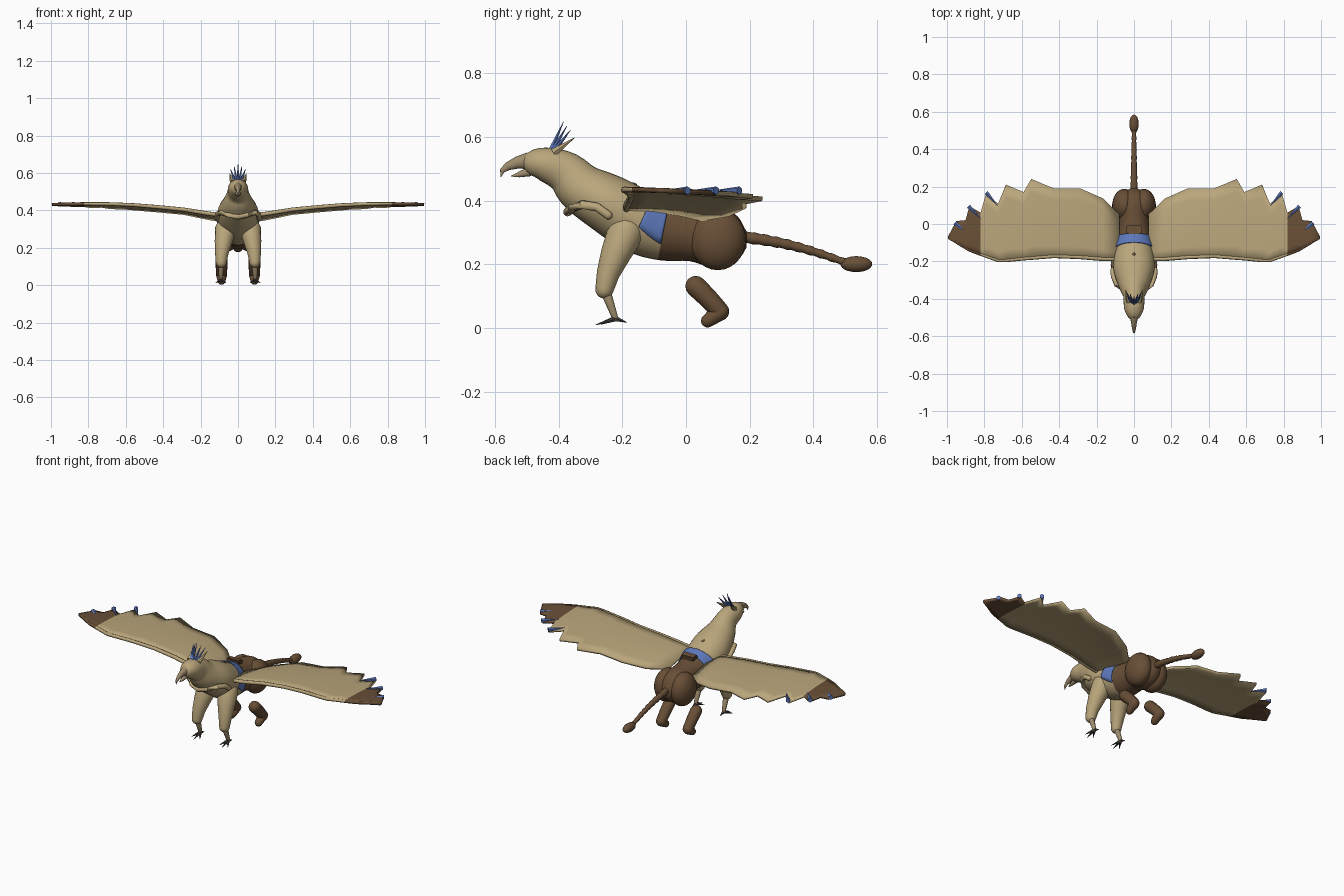
import bpy, bmesh, math
from mathutils import Vector

if "Cube" in bpy.data.objects:
    bpy.data.objects.remove(bpy.data.objects["Cube"])


def material(name, rgb):
    m = bpy.data.materials.new(name)
    m.diffuse_color = (*rgb, 1)
    m.use_nodes = True
    m.node_tree.nodes["Principled BSDF"].inputs["Base Color"].default_value = m.diffuse_color
    return m


TAN = material("tan_feather", (0.49, 0.38, 0.20))
BROWN = material("brown_fur", (0.14, 0.078, 0.038))
BLUE = material("blue_cloth", (0.11, 0.19, 0.50))
HORN = material("beak_horn", (0.34, 0.26, 0.15))
DARK = material("dark_claw", (0.06, 0.055, 0.05))


def finish(bm, name, mats, smooth=50):
    bmesh.ops.recalc_face_normals(bm, faces=bm.faces[:])
    me = bpy.data.meshes.new(name)
    bm.to_mesh(me)
    bm.free()
    ob = bpy.data.objects.new(name, me)
    bpy.context.collection.objects.link(ob)
    for m in mats:
        me.materials.append(m)
    bpy.ops.object.select_all(action='DESELECT')
    ob.select_set(True)
    bpy.context.view_layer.objects.active = ob
    if smooth:
        bpy.ops.object.shade_smooth_by_angle(angle=math.radians(smooth))
    return ob


def skin(bm, rings, closed=True):
    rows = [[bm.verts.new(p) for p in r] for r in rings]
    n = len(rows[0])
    faces = []
    for i in range(len(rows) - 1):
        for j in range(n if closed else n - 1):
            k = (j + 1) % n
            faces.append((i, bm.faces.new((rows[i][j], rows[i][k], rows[i + 1][k], rows[i + 1][j]))))
    if closed:
        bm.faces.new(rows[0])
        faces.append((len(rows), bm.faces.new(rows[-1])))
    return faces


def tube(name, pts, mat, seg=16, rounded=True, flat=1.0):
    """Round limb through (x, y, z, radius) points, with domed ends."""
    P = [(Vector(p[:3]), p[3]) for p in pts]
    if rounded:
        d0 = (P[0][0] - P[1][0]).normalized()
        d1 = (P[-1][0] - P[-2][0]).normalized()
        (a, ra), (b, rb) = P[0], P[-1]
        steps = [math.radians(q) for q in (25, 50, 70, 85)]
        P = ([(a + d0 * ra * math.sin(q), ra * math.cos(q)) for q in reversed(steps)] + P
             + [(b + d1 * rb * math.sin(q), rb * math.cos(q)) for q in steps])
    rings = []
    for i, (c, r) in enumerate(P):
        d = (P[min(i + 1, len(P) - 1)][0] - P[max(i - 1, 0)][0]).normalized()
        ref = Vector((1, 0, 0)) if abs(d.x) < 0.6 else Vector((0, 0, 1))
        v = d.cross(ref).normalized()
        u = v.cross(d)
        rings.append([c + (u * math.cos(2 * math.pi * k / seg) * flat
                           + v * math.sin(2 * math.pi * k / seg)) * r for k in range(seg)])
    bm = bmesh.new()
    skin(bm, rings)
    return finish(bm, name, [mat])


def spike(name, base, tip, r, mat, seg=6):
    return tube(name, [(*base, r), (*tip, 0.001)], mat, seg, False)


def ball(name, loc, scale, mat):
    bm = bmesh.new()
    bmesh.ops.create_uvsphere(bm, u_segments=24, v_segments=14, radius=1)
    for v in bm.verts:
        v.co = Vector([v.co[i] * scale[i] + loc[i] for i in range(3)])
    return finish(bm, name, [mat])


# Body sections from face to rump: y, z, half width, half height
BODY = [(-.513, .515, .012, .012), (-.495, .517, .034, .034), (-.45, .516, .053, .052),
        (-.38, .49, .058, .066), (-.325, .437, .084, .080), (-.24, .388, .110, .094),
        (-.15, .335, .106, .100), (-.07, .308, .092, .096), (.02, .298, .080, .088),
        (.10, .285, .084, .094), (.16, .28, .062, .070), (.19, .28, .02, .025)]


def section(t):
    i = min(int(t), len(BODY) - 2)
    f = t - i
    p = [BODY[min(max(i + k, 0), len(BODY) - 1)] for k in (-1, 0, 1, 2)]
    return [0.5 * (2 * b + (c - a) * f + (2 * a - 5 * b + 4 * c - d) * f * f
                   + (3 * b - a - 3 * c + d) * f ** 3) for a, b, c, d in zip(*p)]


def body_ring(t, grow=0.0, a0=0, a1=360, n=28, closed=True):
    y, z, w, h = section(t)
    A, B = section(max(t - .3, 0)), section(min(t + .3, len(BODY) - 1))
    d = Vector((0, B[0] - A[0], B[1] - A[1])).normalized()
    up = Vector((0, -d.z, d.y))
    out = []
    for k in range(n):
        a = math.radians(a0 + (a1 - a0) * k / (n if closed else n - 1))
        out.append(Vector((math.cos(a) * (w + grow), y, z)) + up * math.sin(a) * (h + grow))
    return out


# Body: feathered front, furry rear
SPLIT = 7
bm = bmesh.new()
for i, f in skin(bm, [body_ring(k / 4) for k in range(4 * (len(BODY) - 1) + 1)]):
    f.material_index = 1 if i >= SPLIT * 4 else 0
finish(bm, "body", [TAN, BROWN])

# Saddle blanket wrapped over the back, with seat and pommel
bm = bmesh.new()
skin(bm, [body_ring(6.1 + .1 * k, .008, -8 - 2 * k, 188 + 2 * k, 20, False) for k in range(10)], False)
blanket = finish(bm, "saddle_blanket", [BLUE])
blanket.modifiers.new("thickness", 'SOLIDIFY').thickness = 0.006
bm = bmesh.new()
bmesh.ops.create_cube(bm, size=1)
for v in bm.verts:
    v.co = Vector((v.co.x * .085, v.co.y * .045 - .03, v.co.z * .022 + .408 - v.co.y * .006))
bmesh.ops.bevel(bm, geom=bm.edges[:], offset=.006, segments=2, affect='EDGES')
finish(bm, "saddle_seat", [BROWN])
ball("pommel", (0, -.165, .447), (.010, .012, .010), BROWN)

# Chest collar
half = [(.112, -.245, .355), (.110, -.28, .380), (.092, -.325, .388), (.052, -.358, .376)]
path = half + [(0, -.372, .365)] + [(-x, y, z) for x, y, z in reversed(half)]
tube("chest_collar", [(*p, .014) for p in path], TAN, 10)

# Beak
tube("upper_beak", [(0, -.495, .525, .027), (0, -.53, .520, .019), (0, -.56, .508, .013),
                    (0, -.577, .494, .008), (0, -.582, .474, .001)], HORN, 12, False, .8)
tube("lower_beak", [(0, -.49, .492, .016), (0, -.525, .482, .009), (0, -.55, .477, .001)],
     HORN, 10, False)

# Crest and ear tufts
for k in range(-2, 3):
    spike("crest_feather", (k * .009, -.425 + abs(k) * .006, .558),
          (k * .020, -.385 + abs(k) * .011, .648 - abs(k) * .013), .009, BLUE)
for s in (-1, 1):
    spike("ear_tuft", (s * .03, -.415, .552), (s * .045, -.35, .598), .014, TAN)

# Tail with tuft
tail = []
for k in range(33):
    t = k / 32
    tail.append((0, .17 + .34 * t, .288 - .085 * t + .012 * math.sin(math.pi * t),
                 .019 - .008 * t + .0014 * math.sin(k * 1.9)))
tube("tail", tail, BROWN, 12)
ball("tail_tuft", (0, .535, .201), (.025, .05, .025), BROWN)

# Wing stations: x, leading y, trailing y, leading z, trailing z
WING = [(.08, -.195, .05, .372, .342), (.166, -.195, .135, .384, .357), (.29, -.185, .19, .404, .383),
        (.43, -.18, .19, .418, .396), (.55, -.19, .24, .428, .406), (.59, -.193, .17, .430, .410),
        (.685, -.203, .21, .434, .414), (.727, -.203, .107, .435, .421), (.79, -.18, .165, .435, .420),
        (.82, -.17, .06, .435, .424), (.88, -.147, .095, .434, .424), (.90, -.135, .02, .434, .427),
        (.95, -.105, .015, .433, .428), (.995, -.08, -.07, .432, .431)]

for s in (-1, 1):
    # Wing surface with a gentle camber and dark tip
    bm = bmesh.new()
    rings = []
    for x, yl, yt, zl, zt in WING:
        rings.append([Vector((s * x, yl + (yt - yl) * u, zl + (zt - zl) * u
                              + .010 * math.sin(math.pi * u) * (1.1 - x))) for u in
                      [k / 6 for k in range(7)]])
    for i, f in skin(bm, rings, False):
        f.material_index = 1 if WING[i][0] >= .82 else 0
    wing = finish(bm, "wing", [TAN, BROWN], 30)
    solid = wing.modifiers.new("thickness", 'SOLIDIFY')
    solid.thickness, solid.offset = .014, 0
    # Rounded leading edge
    tube("wing_leading_edge", [(s * x, yl + .008, zl, .012 - .004 * x)
                               for x, yl, _, zl, _ in WING if x <= .82], TAN, 8)
    tube("wing_tip_edge", [(s * x, yl + .008, zl, .012 - .004 * x)
                           for x, yl, _, zl, _ in WING if x >= .82 and x < .96], BROWN, 8)
    # Blue flight feathers
    for (bx, by), (tx, ty) in (((.885, -.055), (.958, .005)), ((.82, .03), (.885, .095)),
                               ((.73, .10), (.79, .168))):
        spike("flight_feather", (s * tx, ty, .432), (s * bx, by, .434), .013, BLUE)

    # Front leg
    tube("front_thigh", [(s * .065, -.19, .30, .058), (s * .078, -.222, .23, .047),
                         (s * .087, -.245, .17, .036), (s * .09, -.256, .122, .029)], TAN)
    tube("front_shin", [(s * .09, -.247, .10, .016), (s * .092, -.222, .03, .010)], HORN, 10)
    for dx, dy, z in ((-.028, -.045, .012), (0, -.062, .010), (.028, -.045, .012), (0, .036, .018)):
        spike("front_claw", (s * .092, -.222, .030), (s * .092 + dx, -.222 + dy, z), .010, DARK)

    # Haunch and separate hind leg
    ball("haunch", (s * .052, .10, .278), (.064, .088, .096), BROWN)
    tube("hind_leg", [(s * .088, .031, .131, .033), (s * .088, .070, .093, .031),
                      (s * .088, .104, .056, .029)], BROWN)
    tube("hind_foot", [(s * .088, .107, .052, .029), (s * .088, .068, .023, .021)], BROWN)
